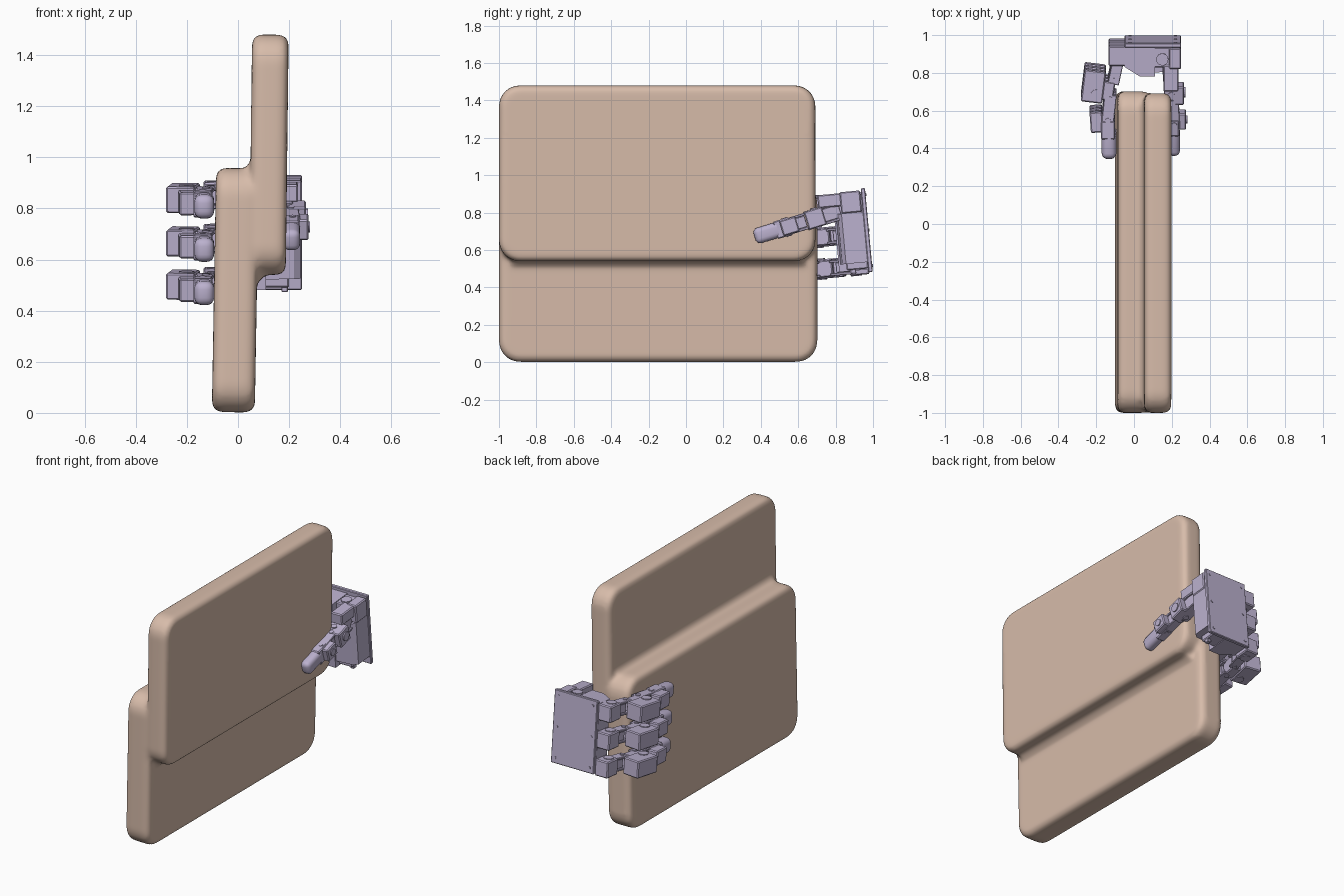
import bpy, bmesh
from math import radians, pi
from mathutils import Matrix, Vector

if "Cube" in bpy.data.objects:
    bpy.data.objects.remove(bpy.data.objects["Cube"])


def material(name, rgb):
    m = bpy.data.materials.new(name)
    m.diffuse_color = (*rgb, 1)
    m.use_nodes = True
    m.node_tree.nodes["Principled BSDF"].inputs["Base Color"].default_value = m.diffuse_color
    return m


TAN = material("tan", (0.68, 0.50, 0.40))
LILAC = material("lilac", (0.50, 0.44, 0.62))


def finish(bm, name, mat, matrix=Matrix()):
    bmesh.ops.recalc_face_normals(bm, faces=bm.faces[:])
    me = bpy.data.meshes.new(name)
    bm.to_mesh(me)
    bm.free()
    me.materials.append(mat)
    ob = bpy.data.objects.new(name, me)
    ob.matrix_world = matrix
    bpy.context.collection.objects.link(ob)
    return ob


def pose(loc, axis, deg):
    return Matrix.Translation(loc) @ Matrix.Rotation(radians(deg), 4, axis)


def box(name, frame, x, y, z, bevel=0.006, turn=0):
    """Box from (min, max) ranges, turned about its own z, in a parent frame."""
    mid = [(r[0] + r[1]) / 2 for r in (x, y, z)]
    size = [r[1] - r[0] for r in (x, y, z)]
    bm = bmesh.new()
    bmesh.ops.create_cube(bm, size=1)
    bmesh.ops.scale(bm, vec=size, verts=bm.verts)
    if bevel:
        bmesh.ops.bevel(bm, geom=bm.edges[:], offset=bevel, segments=1, affect='EDGES')
    return finish(bm, name, LILAC, frame @ pose(mid, 'Z', turn))


def disc(name, frame, loc, r, h, axis='Z'):
    bm = bmesh.new()
    bmesh.ops.create_cone(bm, cap_ends=True, segments=16, radius1=r, radius2=r, depth=h)
    turn = Matrix() if axis == 'Z' else Matrix.Rotation(pi / 2, 4, 'Y' if axis == 'X' else 'X')
    return finish(bm, name, LILAC, frame @ Matrix.Translation(loc) @ turn)


def prism(name, frame, pts, z0, z1):
    bm = bmesh.new()
    f = bm.faces.new([bm.verts.new((px, py, z0)) for px, py in pts])
    ext = bmesh.ops.extrude_face_region(bm, geom=[f])
    top = [v for v in ext["geom"] if isinstance(v, bmesh.types.BMVert)]
    bmesh.ops.translate(bm, vec=(0, 0, z1 - z0), verts=top)
    return finish(bm, name, LILAC, frame)


def bracket(name, frame, x, y, z, turn=0):
    """U-shaped link: two side plates and a web joining them."""
    t = 0.014
    mid = Vector(((x[0] + x[1]) / 2, (y[0] + y[1]) / 2, 0))
    f = frame @ pose(mid, 'Z', turn)
    hx, hy = (x[1] - x[0]) / 2, (y[1] - y[0]) / 2
    for s, zz in (("upper", (z[1] - t, z[1])), ("lower", (z[0], z[0] + t))):
        box(f"{name}_{s}_plate", f, (-hx, hx), (-hy, hy), zz, 0.003)
    box(name + "_web", f, (-hx * .8, hx * .8), (-hy * .55, hy * .55), (z[0] + t, z[1] - t), 0.003)
    for s in (-1, 1):
        for zz in z:
            disc(name + "_pivot", f, (0, s * hy * .72, zz), hx * .45, 0.012)


def fingertip(name, frame, loc, size):
    """Padded tip: block with a rounded free end pointing to -y."""
    bm = bmesh.new()
    bmesh.ops.create_cube(bm, size=1)
    bmesh.ops.scale(bm, vec=size, verts=bm.verts)
    ends = [e for e in bm.edges if all(v.co.y < 0 for v in e.verts)]
    rest = [e for e in bm.edges if abs(e.verts[0].co.y - e.verts[1].co.y) > 0.01]
    bmesh.ops.bevel(bm, geom=ends + rest, offset=size[0] * .4, segments=4,
                    profile=0.5, affect='EDGES')
    ob = finish(bm, name, LILAC, frame @ Matrix.Translation(loc))
    for p in ob.data.polygons:
        p.use_smooth = True
    ob.data.set_sharp_from_angle(angle=radians(40))


# Two offset slabs fused into one smooth block
def add_slab(bm, matrix, size, corner, edge):
    tmp = bmesh.new()
    bmesh.ops.create_cube(tmp, size=1)
    bmesh.ops.scale(tmp, vec=size, verts=tmp.verts)
    along = [e for e in tmp.edges if abs(e.verts[0].co.x - e.verts[1].co.x) > 0.01]
    if corner:
        bmesh.ops.bevel(tmp, geom=along, offset=corner, segments=6, profile=0.5, affect='EDGES')
        rim = [e for e in tmp.edges if abs(e.verts[0].co.x - e.verts[1].co.x) < 0.001]
        bmesh.ops.bevel(tmp, geom=rim, offset=edge, segments=3, profile=0.5, affect='EDGES')
    tmp.transform(matrix)
    me = bpy.data.meshes.new("tmp")
    tmp.to_mesh(me)
    tmp.free()
    bm.from_mesh(me)
    bpy.data.meshes.remove(me)


bm = bmesh.new()
add_slab(bm, pose((-0.01, -0.149, 0.48), 'Y', 1), (0.168, 1.702, 0.955), 0.11, 0.035)
add_slab(bm, pose((0.121, -0.154, 1.01), 'Y', 0.7), (0.143, 1.692, 0.94), 0.11, 0.035)
# fillets along both steps
add_slab(bm, pose((0.082, -0.15, 0.55), 'Y', 45), (0.05, 1.56, 0.05), 0, 0)
add_slab(bm, pose((0.050, -0.15, 0.945), 'Y', 45), (0.05, 1.56, 0.05), 0, 0)
slab = finish(bm, "stepped_slab", TAN)
rm = slab.modifiers.new("fuse", 'REMESH')
rm.mode, rm.voxel_size, rm.use_smooth_shade = 'VOXEL', 0.013, True
sm = slab.modifiers.new("soften", 'SMOOTH')
sm.factor, sm.iterations = 0.5, 5

# Hand frame: tilted slightly so the fingers dip toward -y
pivot = Vector((0, 0.9, 0.7))
HAND = pose(pivot, 'X', 5.3) @ Matrix.Translation(-pivot)

# Palm: back plate, main housing and side housing
box("palm_back_plate", HAND, (-0.05, 0.25), (0.955, 0.978), (0.475, 0.925), 0.004)
prism("palm_housing", HAND, [(-0.05, .957), (.11, .957), (.11, .80), (.03, .80), (-0.05, .85)],
      0.49, 0.905)
prism("palm_side_housing", HAND, [(.11, .957), (.245, .957), (.245, .84), (.22, .82), (.11, .81)],
      0.53, 0.80)
box("palm_lower_ledge", HAND, (0.08, 0.20), (0.84, 0.957), (0.495, 0.54))
box("palm_connector", HAND, (0.17, 0.195), (0.86, 0.89), (0.475, 0.50), 0.003)
for sx in (-0.02, 0.22):
    for sz in (0.51, 0.70, 0.89):
        disc("plate_screw", HAND, (sx, 0.979, sz), 0.008, 0.006, 'Y')

# Three fingers, each a chain of motors and brackets
for i, zc in enumerate((0.855, 0.685, 0.515)):
    n = f"finger_{i + 1}"
    f = HAND @ Matrix.Translation((0, 0, zc))
    box(n + "_base_motor", f, (-0.135, -0.045), (0.855, 0.96), (-0.05, 0.05))
    disc(n + "_base_horn", f, (-0.09, 0.89, 0), 0.03, 0.108)
    bracket(n + "_base_link", f, (-0.125, -0.065), (0.755, 0.90), (-0.042, 0.042), -12)
    box(n + "_main_motor", f, (-0.272, -0.158), (0.66, 0.83), (-0.052, 0.052), turn=-7)
    disc(n + "_main_horn", f, (-0.20, 0.70, 0), 0.03, 0.114)
    box(n + "_main_motor_mount", f, (-0.17, -0.105), (0.67, 0.77), (-0.045, 0.045), turn=-8)
    bracket(n + "_middle_link", f, (-0.165, -0.10), (0.54, 0.70), (-0.045, 0.045), -6)
    box(n + "_end_motor", f, (-0.232, -0.165), (0.50, 0.61), (-0.045, 0.045), turn=4)
    box(n + "_end_joint", f, (-0.175, -0.10), (0.465, 0.56), (-0.05, 0.05))
    fingertip(n + "_tip", f, (-0.132, 0.42, 0), (0.078, 0.125, 0.095))

# Thumb base motors on the upper palm
box("thumb_base_motor", HAND, (0.10, 0.205), (0.845, 0.955), (0.79, 0.90))
box("thumb_side_motor", HAND, (0.185, 0.25), (0.84, 0.95), (0.80, 0.915))
disc("thumb_base_horn", HAND, (0.15, 0.89, 0.90), 0.032, 0.02)
box("thumb_base_bracket", HAND, (0.155, 0.235), (0.72, 0.86), (0.84, 0.91))

# Thumb chain, angled down along the far face
T = pose((0, 0.84, 0.815), 'X', 17)
bracket("thumb_base_link", T, (0.155, 0.23), (-0.18, 0.03), (-0.05, 0.05), 4)
box("thumb_main_motor", T, (0.20, 0.266), (-0.205, -0.105), (-0.05, 0.05))
disc("thumb_main_horn", T, (0.266, -0.15, 0), 0.028, 0.014, 'X')
bracket("thumb_middle_link", T, (0.18, 0.24), (-0.34, -0.17), (-0.045, 0.045), 3)
box("thumb_end_motor", T, (0.22, 0.276), (-0.345, -0.255), (-0.042, 0.042))
disc("thumb_end_horn", T, (0.276, -0.30, 0), 0.022, 0.012, 'X')
box("thumb_end_joint", T, (0.18, 0.24), (-0.38, -0.29), (-0.048, 0.048))
fingertip("thumb_tip", T, (0.21, -0.43, 0), (0.066, 0.13, 0.085))
